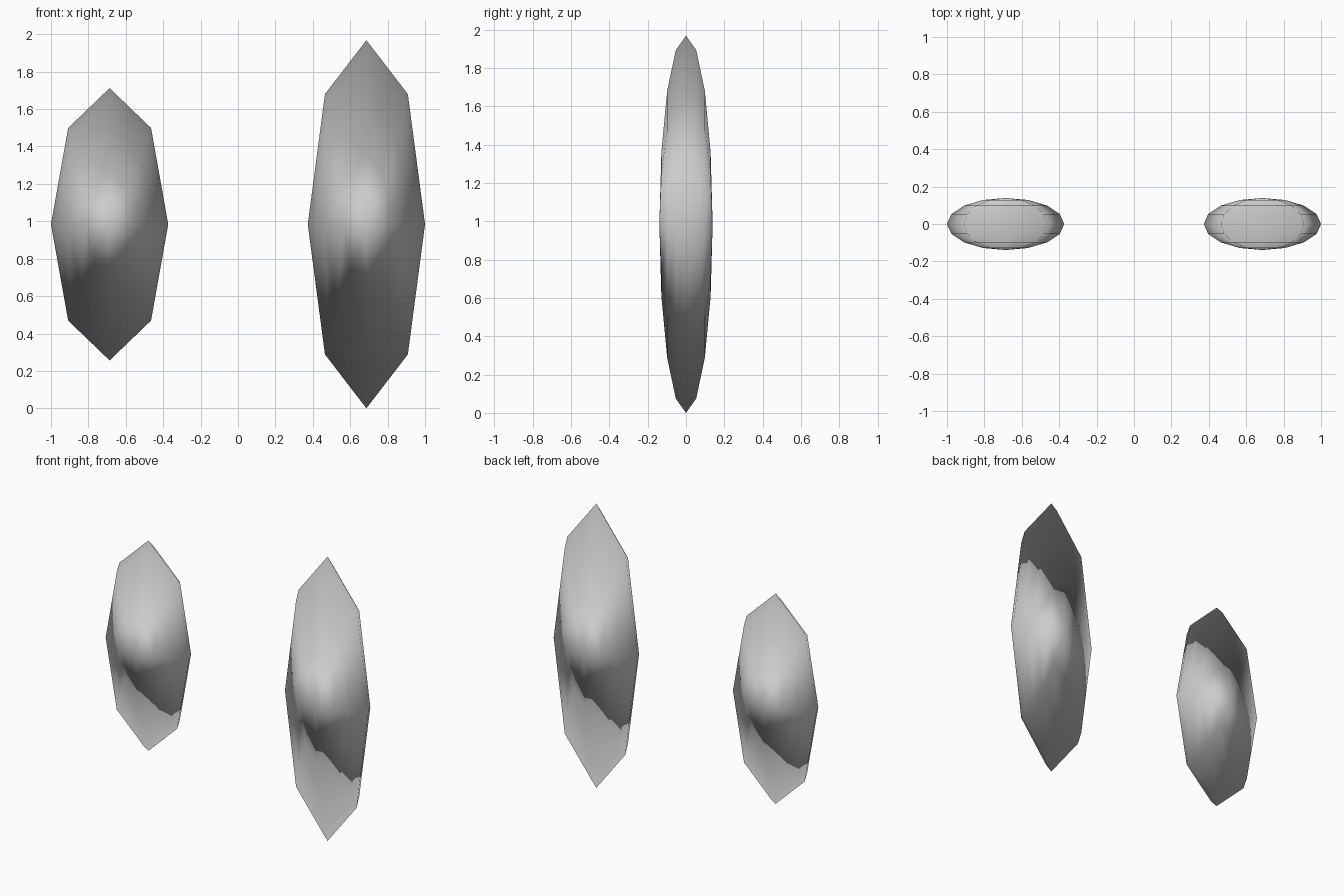
import bpy
import math
from mathutils import Matrix

if "Cube" in bpy.data.objects:
    bpy.data.objects.remove(bpy.data.objects["Cube"])


def gem(name, x, half_height):
    # Low-poly flattened ellipsoid: poles along y, octagonal outline from the front
    bpy.ops.mesh.primitive_uv_sphere_add(segments=8, ring_count=8, radius=1)
    ob = bpy.context.object
    ob.name = name
    mesh = ob.data
    mesh.transform(Matrix.Rotation(math.radians(90), 4, 'X'))
    mesh.transform(Matrix.Diagonal((0.3135, 0.139, half_height, 1)))
    ob.location = (x, 0, 0.984)
    bpy.ops.object.shade_smooth()
    # Soft shading that radiates from the centre of the part
    mesh.normals_split_custom_set_from_vertices(
        [v.co.normalized() for v in mesh.vertices])
    return ob


# Short left oval and tall right oval, sharing a centre height
gem("left_oval", -0.6865, 0.728)
gem("right_oval", 0.6865, 0.984)
